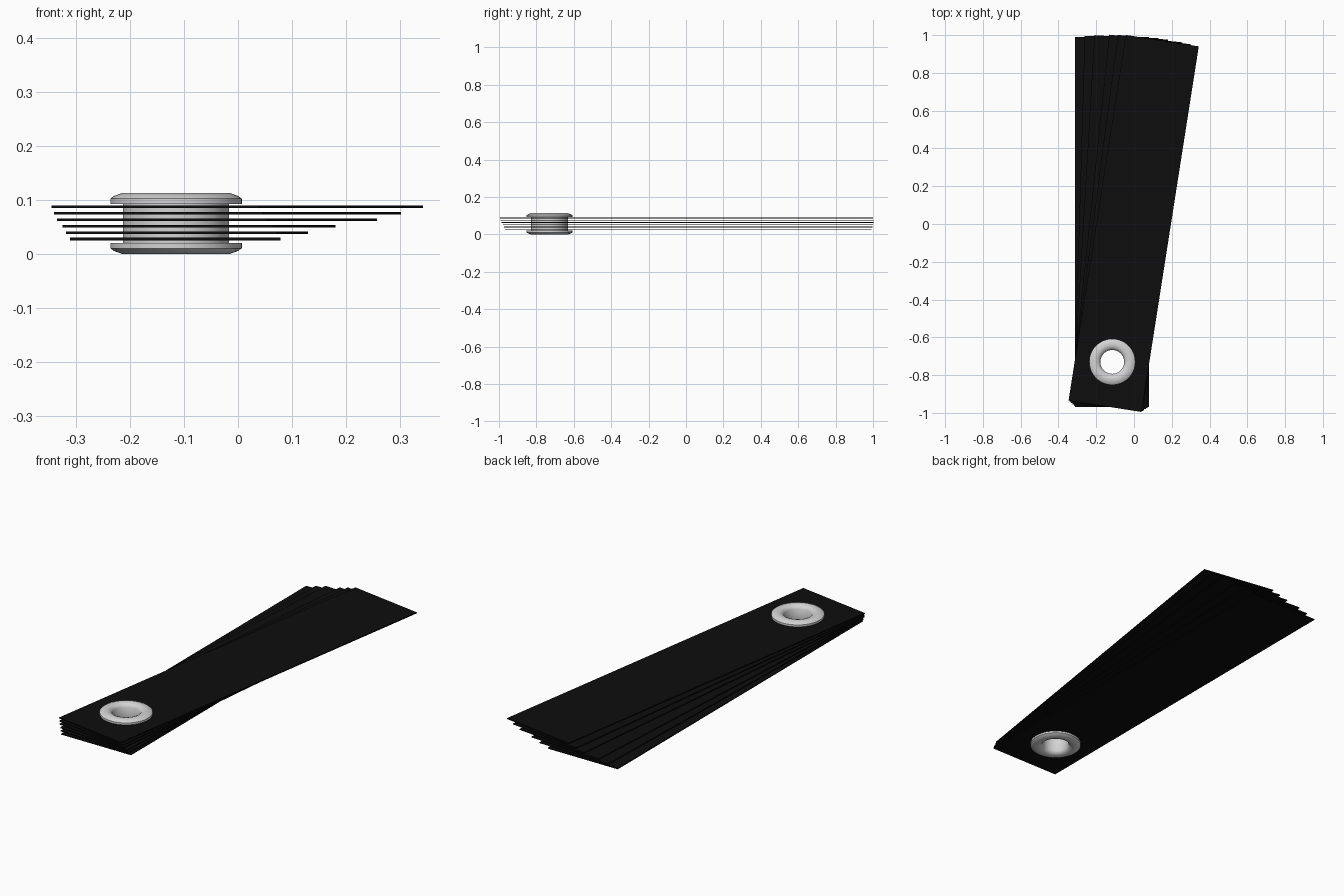
import bpy, bmesh, math
from mathutils import Matrix, Vector

if "Cube" in bpy.data.objects:
    bpy.data.objects.remove(bpy.data.objects["Cube"], do_unlink=True)

PIVOT = Vector((-0.115, -0.73, 0))


def material(name, value, metallic=0.0):
    mat = bpy.data.materials.new(name)
    mat.use_nodes = True
    colour = (value, value, value, 1)
    mat.diffuse_color = colour
    shader = mat.node_tree.nodes["Principled BSDF"]
    shader.inputs["Base Color"].default_value = colour
    return mat


def add_object(name, bm, mat):
    bmesh.ops.recalc_face_normals(bm, faces=bm.faces[:])
    mesh = bpy.data.meshes.new(name)
    bm.to_mesh(mesh)
    bm.free()
    mesh.materials.append(mat)
    obj = bpy.data.objects.new(name, mesh)
    bpy.context.collection.objects.link(obj)
    return obj


def loop(bm, points):
    verts = [bm.verts.new(p) for p in points]
    return [bm.edges.new((v, verts[i - 1])) for i, v in enumerate(verts)]


def blade(name, z, degrees, mat):
    """Thin flat strip with a round hole, turned clockwise about the pivot."""
    bm = bmesh.new()
    x0, x1, y0, y1 = -0.197, 0.194, -0.238, 1.721
    outline = loop(bm, [(x0, y0, 0), (x1, y0, 0), (x1, y1, 0), (x0, y1, 0)])
    steps = 48
    hole = loop(bm, [(0.096 * math.cos(a), 0.096 * math.sin(a), 0)
                     for a in (math.tau * i / steps for i in range(steps))])
    bmesh.ops.triangle_fill(bm, use_beauty=True, edges=outline + hole,
                            normal=(0, 0, 1))
    top = bmesh.ops.extrude_face_region(bm, geom=bm.faces[:])["geom"]
    bmesh.ops.translate(bm, vec=(0, 0, 0.005),
                        verts=[g for g in top if isinstance(g, bmesh.types.BMVert)])
    turn = Matrix.Rotation(math.radians(-degrees), 4, "Z")
    place = Matrix.Translation(PIVOT + Vector((0, 0, z - 0.0025)))
    bmesh.ops.transform(bm, matrix=place @ turn, verts=bm.verts[:])
    return add_object(name, bm, mat)


def grommet(name, mat):
    """Hollow rivet: one half profile mirrored in height, then revolved."""
    middle = 0.0565
    upper = [(0.0985, 0.036), (0.122, 0.036), (0.122, 0.046), (0.115, 0.051),
             (0.1, 0.0565), (0.084, 0.0565), (0.071, 0.051), (0.063, 0.04)]
    profile = upper + [(r, -h) for r, h in reversed(upper)]
    bm = bmesh.new()
    edges = loop(bm, [(r, 0, middle + h) for r, h in profile])
    bmesh.ops.spin(bm, geom=edges + bm.verts[:], cent=(0, 0, 0), axis=(0, 0, 1),
                   angle=math.tau, steps=64, use_merge=True)
    bmesh.ops.remove_doubles(bm, verts=bm.verts[:], dist=0.0001)
    bmesh.ops.translate(bm, vec=PIVOT, verts=bm.verts[:])
    obj = add_object(name, bm, mat)
    bpy.ops.object.select_all(action="DESELECT")
    obj.select_set(True)
    bpy.context.view_layer.objects.active = obj
    bpy.ops.object.shade_smooth_by_angle(angle=math.radians(40))


black = material("black blade", 0.004)
steel = material("pale metal", 0.65)

# Fanned stack of blades, lowest first
for i, degrees in enumerate((0, 1.7, 3.4, 6.0, 7.5, 8.9)):
    blade(f"blade_{i + 1}", 0.0275 + 0.012 * i, degrees, black)

# Pivot rivet through the stack
grommet("pivot_grommet", steel)
